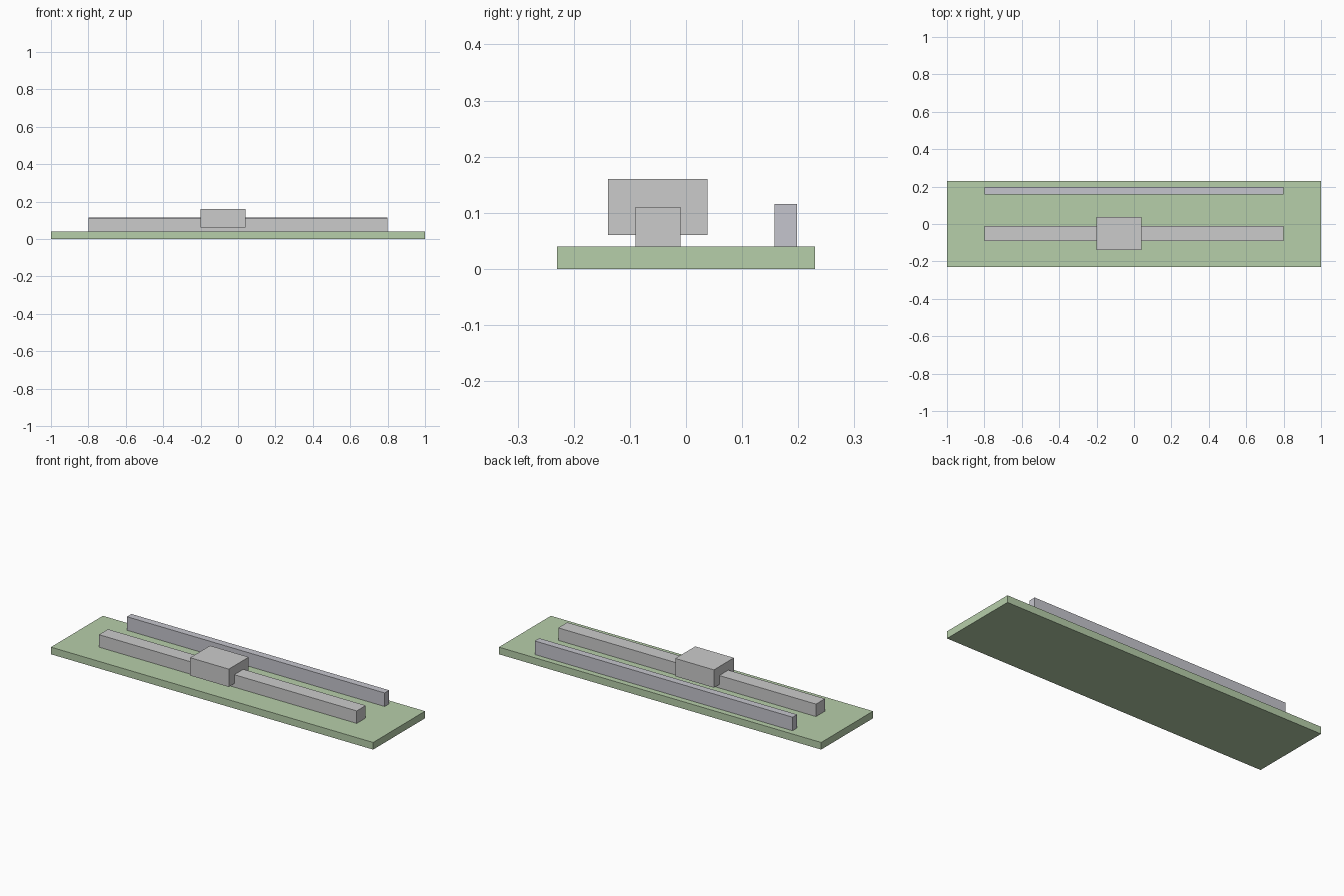
import bpy

if "Cube" in bpy.data.objects:
    bpy.data.objects.remove(bpy.data.objects["Cube"])


def box(name, x, y, z, color=None):
    """Box spanning the given (min, max) ranges."""
    spans = (x, y, z)
    bpy.ops.mesh.primitive_cube_add(size=1, location=[(a + b) / 2 for a, b in spans])
    obj = bpy.context.object
    obj.name = name
    obj.scale = [b - a for a, b in spans]
    bpy.ops.object.transform_apply(location=False, rotation=False, scale=True)
    if color:
        mat = bpy.data.materials.new(name + "_paint")
        mat.diffuse_color = (*color, 1)
        mat.use_nodes = True
        mat.node_tree.nodes["Principled BSDF"].inputs["Base Color"].default_value = mat.diffuse_color
        obj.data.materials.append(mat)
    return obj


# Base plate
box("base_plate", (-1, 1), (-0.23, 0.23), (0, 0.04), (0.47, 0.62, 0.40))
# Guide rail and the carriage riding on it
box("guide_rail", (-0.8, 0.8), (-0.09, -0.01), (0.04, 0.11))
box("carriage", (-0.2, 0.04), (-0.139, 0.038), (0.06, 0.16))
# Strip along the back edge
box("rear_strip", (-0.8, 0.8), (0.158, 0.198), (0.04, 0.116), (0.56, 0.56, 0.61))
